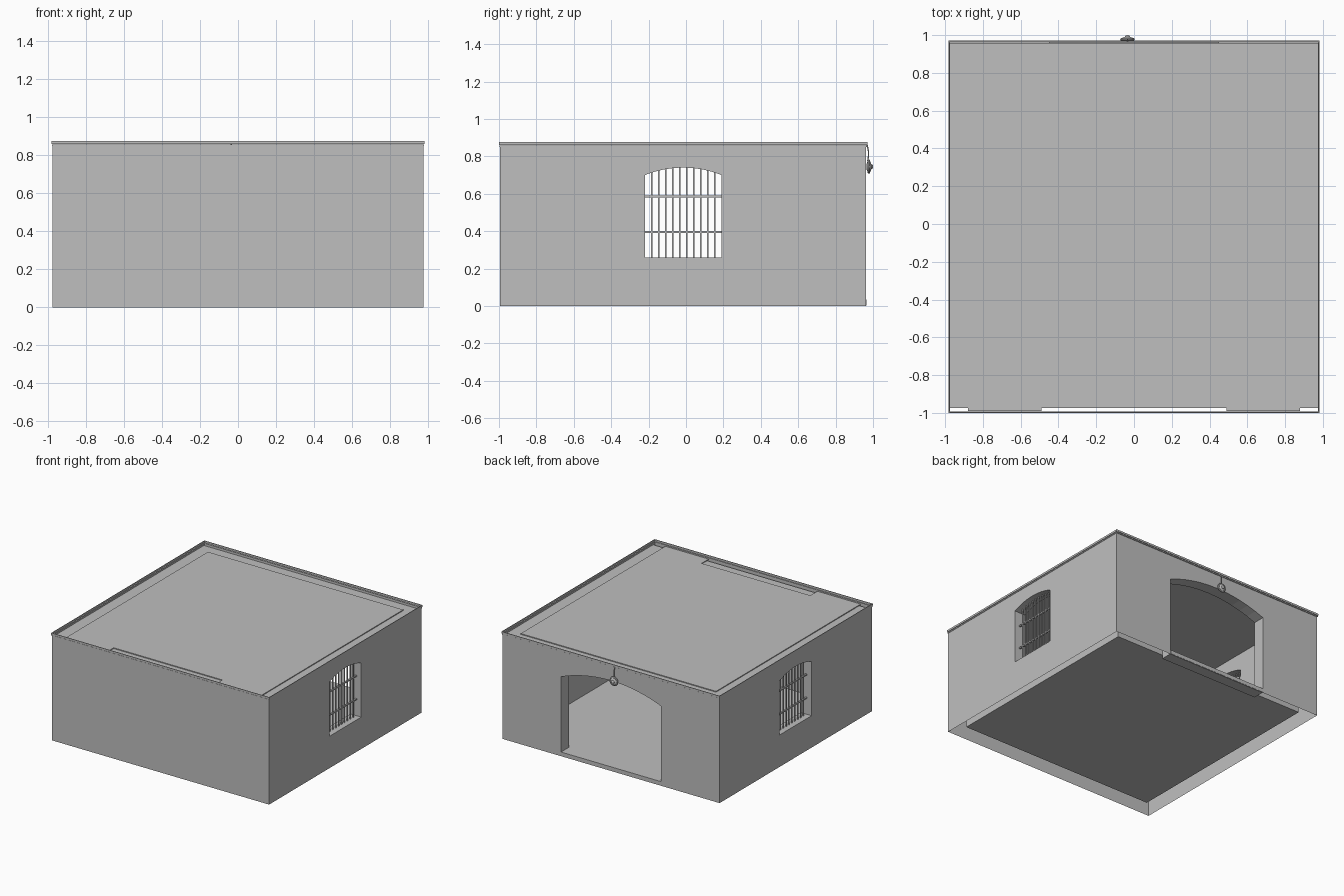
import bpy, bmesh, math
from mathutils import Vector

if "Cube" in bpy.data.objects:
    bpy.data.objects.remove(bpy.data.objects["Cube"])

grey = bpy.data.materials.new("plain_grey")
grey.use_nodes = True
COLOUR = (0.52, 0.52, 0.52, 1)
grey.diffuse_color = COLOUR
grey.node_tree.nodes["Principled BSDF"].inputs["Base Color"].default_value = COLOUR

# Main dimensions
OUT_X, IN_X = 0.977, 0.88
FRONT, IN_FRONT, IN_BACK, BACK = -0.995, -0.9, 0.865, 0.963
FLOOR, ROOF, WALL_TOP = 0.035, 0.842, 0.857


def finish(bm, name, smooth=False):
    mesh = bpy.data.meshes.new(name)
    bm.to_mesh(mesh)
    bm.free()
    mesh.materials.append(grey)
    for p in mesh.polygons:
        p.use_smooth = smooth
    obj = bpy.data.objects.new(name, mesh)
    bpy.context.collection.objects.link(obj)
    return obj


def add_box(bm, lo, hi):
    lo, hi = Vector(lo), Vector(hi)
    verts = bmesh.ops.create_cube(bm, size=1)["verts"]
    for v in verts:
        v.co = (lo + hi) / 2 + v.co * (hi - lo)


def rect(a0, a1, z0, z1):
    return [(a0, z0), (a1, z0), (a1, z1), (a0, z1)]


def arch_height(a, a0, a1, spring, apex):
    """Height of a shallow circular arch at position a."""
    half, rise = (a1 - a0) / 2, apex - spring
    radius = (half * half + rise * rise) / (2 * rise)
    d = a - (a0 + a1) / 2
    return apex - radius + math.sqrt(radius * radius - d * d)


def arch(a0, a1, z0, spring, apex, steps=12):
    pts = [(a0, z0), (a1, z0)]
    for i in range(steps + 1):
        a = a1 + (a0 - a1) * i / steps
        pts.append((a, arch_height(a, a0, a1, spring, apex)))
    return pts


def loop(bm, pts, place):
    verts = [bm.verts.new(place(*p)) for p in pts]
    edges = [bm.edges.new((verts[i - 1], verts[i])) for i in range(len(verts))]
    return verts, edges


def wall(name, axis, outer_at, inner_at, outer, inner, hole=None):
    """Hollow wall: outer skin, inner skin and the reveal of an opening."""
    bm = bmesh.new()
    rings = []
    for at, outline in ((outer_at, outer), (inner_at, inner)):
        place = (lambda a, z: (at, a, z)) if axis == "x" else (lambda a, z: (a, at, z))
        edges = loop(bm, outline, place)[1]
        if hole:
            ring, hole_edges = loop(bm, hole, place)
            rings.append(ring)
            edges += hole_edges
        bmesh.ops.triangle_fill(bm, edges=edges, use_beauty=True)
    if hole:
        a, b = rings
        for i in range(len(a)):
            bm.faces.new((a[i - 1], a[i], b[i], b[i - 1]))
    bmesh.ops.recalc_face_normals(bm, faces=bm.faces)
    return finish(bm, name)


# Walls
DOOR = (-0.45, 0.45, FLOOR, 0.648, 0.735)
WINDOW = (-0.22, 0.19, 0.26, 0.70, 0.74)
wide_out, wide_in = rect(-OUT_X, OUT_X, 0, WALL_TOP), rect(-IN_X, IN_X, FLOOR, ROOF)
deep_out, deep_in = rect(FRONT, BACK, 0, WALL_TOP), rect(IN_FRONT, IN_BACK, FLOOR, ROOF)
wall("front_wall", "y", FRONT, IN_FRONT, wide_out, wide_in)
wall("back_wall", "y", BACK, IN_BACK, wide_out, wide_in, arch(*DOOR))

for side, s in (("left", 1), ("right", -1)):
    wall(side + "_wall", "x", s * OUT_X, s * IN_X, deep_out, deep_in, arch(*WINDOW))

    # Window grille: upright bars and two crossbars
    bm = bmesh.new()
    y0, y1, z0, spring, apex = WINDOW
    mid, n = s * 0.93, 11
    for i in range(1, n):
        y = y0 + (y1 - y0) * i / n
        top = arch_height(y, y0, y1, spring, apex)
        add_box(bm, (mid - 0.004, y - 0.004, z0), (mid + 0.004, y + 0.004, top))
    for z in (0.395, 0.585):
        add_box(bm, (mid - 0.007, y0, z - 0.005), (mid + 0.007, y1, z + 0.005))
    finish(bm, side + "_window_grille")

# Floor sheet and door sill
bm = bmesh.new()
corners = ((-IN_X, IN_FRONT), (IN_X, IN_FRONT), (IN_X, IN_BACK), (-IN_X, IN_BACK))
bm.faces.new([bm.verts.new((x, y, FLOOR)) for x, y in corners])
finish(bm, "floor")
bm = bmesh.new()
add_box(bm, (DOOR[0], IN_BACK, 0.004), (DOOR[1], BACK + 0.002, FLOOR))
finish(bm, "door_sill")

# Roof sheet, set slightly short of the front and back walls
bm = bmesh.new()
corners = ((-OUT_X, -0.973), (OUT_X, -0.973), (OUT_X, 0.957), (-OUT_X, 0.957))
bm.faces.new([bm.verts.new((x, y, ROOF)) for x, y in corners])
finish(bm, "roof")

# Raised roof panel with a notch at the front
bm = bmesh.new()
half = [(0.49, IN_FRONT), (0.49, -0.99), (IN_X, -0.99), (IN_X, 0.87)]
outline = half + [(-x, y) for x, y in reversed(half)]
face = bm.faces.new([bm.verts.new((x, y, ROOF - 0.001)) for x, y in outline])
new = bmesh.ops.extrude_face_region(bm, geom=[face])["geom"]
top = [v for v in new if isinstance(v, bmesh.types.BMVert)]
bmesh.ops.translate(bm, verts=top, vec=(0, 0, 0.008))
bmesh.ops.recalc_face_normals(bm, faces=bm.faces)
finish(bm, "roof_panel")


def ring(name, x, y0, y1, z0, z1, t):
    """Thin rectangular band around the top of the walls."""
    bm = bmesh.new()
    for s in (-x, x - t):
        add_box(bm, (s, y0, z0), (s + t, y1, z1))
    for y in (y0, y1 - t):
        add_box(bm, (-x + t, y, z0), (x - t, y + t, z1))
    finish(bm, name)


# Rim: a narrow bead under a taller band
ring("rim_bead", 0.98, -0.998, 0.968, 0.85, 0.858, 0.006)
ring("rim_band", 0.983, -1.0, 0.971, 0.86, 0.876, 0.005)

# Hanging bell over the door: dish, ring, hub and cord
BELL = Vector((-0.035, 0.978, 0.745))


def dome(name, radius, depth, y):
    bm = bmesh.new()
    bmesh.ops.create_uvsphere(bm, u_segments=20, v_segments=10, radius=1)
    for v in bm.verts:
        v.co = Vector((v.co.x * radius, v.co.y * depth, v.co.z * radius)) + BELL
        v.co.y += y
    finish(bm, name, True)


dome("bell_dish", 0.032, 0.014, 0)
dome("bell_hub", 0.013, 0.008, 0.014)
bpy.ops.mesh.primitive_torus_add(location=BELL, rotation=(math.pi / 2, 0, 0),
                                 major_radius=0.031, minor_radius=0.007,
                                 major_segments=24, minor_segments=8)
bell_ring = bpy.context.object
bell_ring.name = "bell_ring"
bell_ring.data.materials.append(grey)
bpy.ops.object.shade_smooth_by_angle()

cord = bpy.data.curves.new("bell_cord", "CURVE")
cord.dimensions = "3D"
cord.bevel_depth = 0.004
cord.bevel_resolution = 1
spline = cord.splines.new("BEZIER")
path = [(0.968, 0.862), (0.976, 0.82), (0.972, 0.775)]
spline.bezier_points.add(len(path) - 1)
for point, (y, z) in zip(spline.bezier_points, path):
    point.co = (BELL.x, y, z)
    point.handle_left_type = point.handle_right_type = "AUTO"
cord.materials.append(grey)
bpy.context.collection.objects.link(bpy.data.objects.new("bell_cord", cord))
